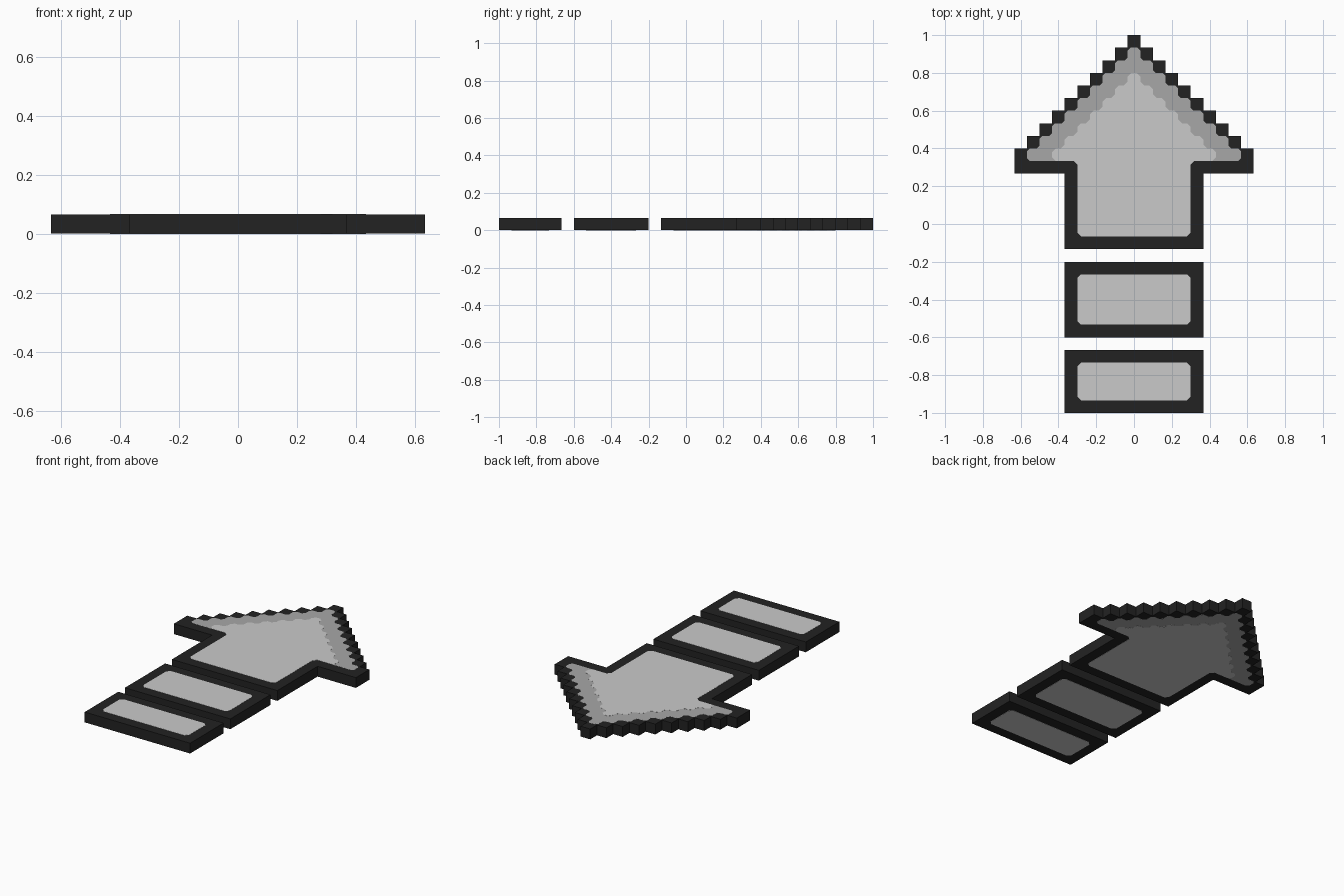
import bpy
import bmesh
from mathutils import Vector

if "Cube" in bpy.data.objects:
    bpy.data.objects.remove(bpy.data.objects["Cube"])

P = 2 / 30          # one pixel of the design; also the plate thickness


def material(name, v):
    m = bpy.data.materials.new(name)
    m.diffuse_color = (v, v, v, 1)
    m.use_nodes = True
    m.node_tree.nodes["Principled BSDF"].inputs["Base Color"].default_value = m.diffuse_color
    return m


DARK = material("dark border", 0.0165)
MID = material("mid grey", 0.39)
LIGHT = material("light grey", 0.59)


def stairs(row, count):
    """Right half of a stepped arrowhead, widening one pixel per row."""
    return [(0.5 + i, row + i + d) for i in range(count) for d in (0, 1)]


def plate(name, half, mat, inset=0.0, chamfer=0.0):
    """Extrude a mirrored half profile given in (x pixels, rows from the tip)."""
    pts = [Vector((x * P, 1 - r * P)) for x, r in half]
    pts += [Vector((-v.x, v.y)) for v in reversed(pts)]
    if chamfer:
        cut = []
        for i, v in enumerate(pts):
            for q in (pts[i - 1], pts[(i + 1) % len(pts)]):
                cut.append(v + (q - v).normalized() * chamfer)
        pts = cut
    bm = bmesh.new()
    face = bm.faces.new([bm.verts.new((v.x, v.y, inset)) for v in pts])
    ext = bmesh.ops.extrude_face_region(bm, geom=[face], use_keep_orig=True)
    for v in ext["geom"]:
        if isinstance(v, bmesh.types.BMVert):
            v.co.z = P - inset
    bmesh.ops.recalc_face_normals(bm, faces=bm.faces)
    me = bpy.data.meshes.new(name)
    bm.to_mesh(me)
    bm.free()
    me.materials.append(mat)
    bpy.context.collection.objects.link(bpy.data.objects.new(name, me))


# Arrow: dark body, shaded head edge, light centre (each a hair thicker)
plate("arrow_border", stairs(0, 10)[:-1] + [(9.5, 11), (5.5, 11), (5.5, 17)], DARK, 0.001)
plate("arrow_head_shade", stairs(1, 9), MID, 0.0005, 0.015)
plate("arrow_panel", stairs(3, 7) + [(4.5, 10), (4.5, 16)], LIGHT, 0, 0.02)

# Two detached tail bars
for name, top, bottom in (("front_bar", 18, 24), ("rear_bar", 25, 30)):
    plate(name + "_border", [(5.5, top), (5.5, bottom)], DARK, 0.001)
    plate(name + "_panel", [(4.5, top + 1), (4.5, bottom - 1)], LIGHT, 0, 0.02)
